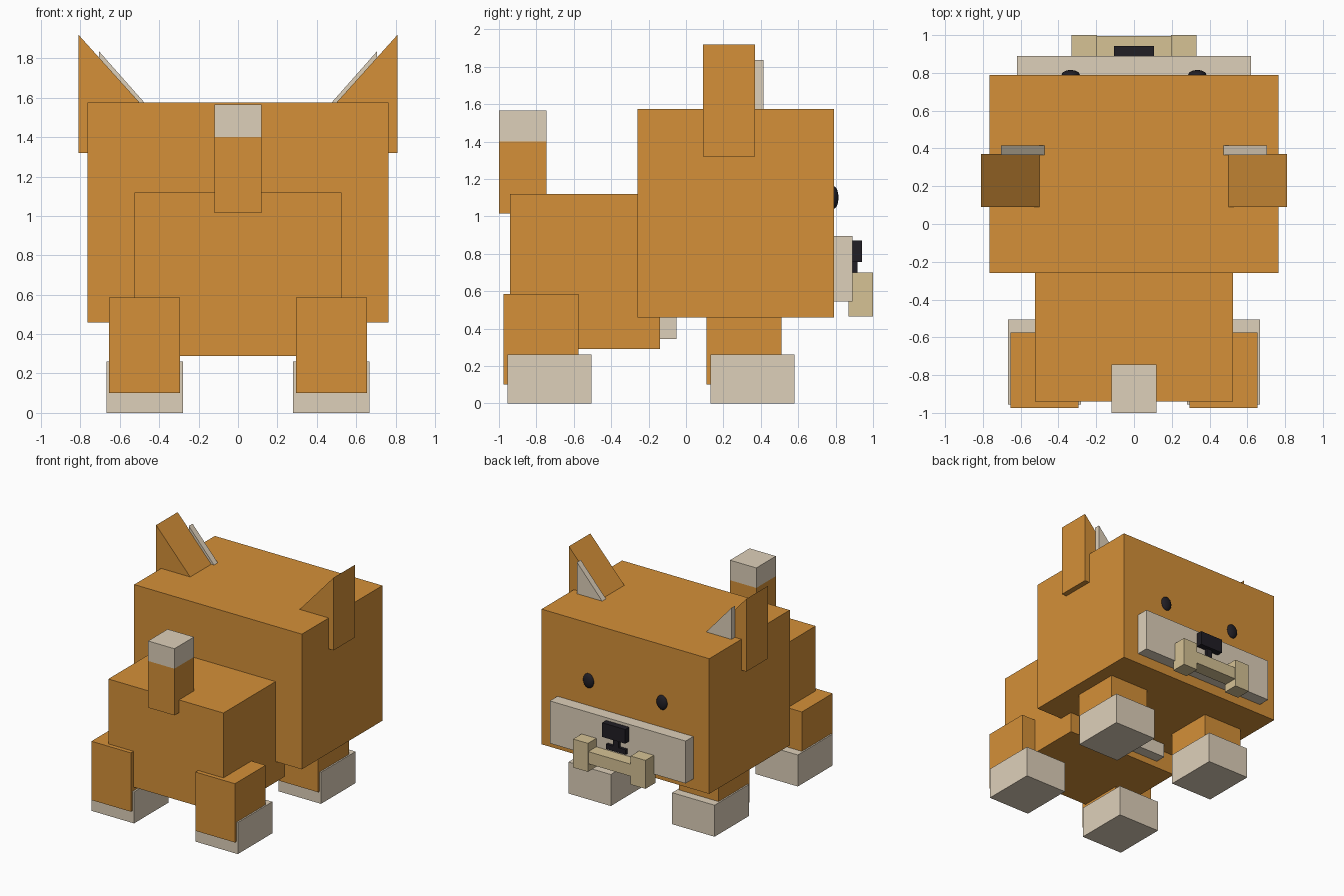
import bpy, bmesh

if "Cube" in bpy.data.objects:
    bpy.data.objects.remove(bpy.data.objects["Cube"])


def material(name, rgb):
    m = bpy.data.materials.new(name)
    m.diffuse_color = (*rgb, 1)
    m.use_nodes = True
    m.node_tree.nodes["Principled BSDF"].inputs["Base Color"].default_value = m.diffuse_color
    return m


ORANGE = material("orange", (0.66, 0.28, 0.04))
CREAM = material("cream", (0.73, 0.63, 0.49))
BONE = material("bone", (0.67, 0.54, 0.30))
BLACK = material("black", (0.015, 0.013, 0.018))


def add_object(name, bm, mat):
    bmesh.ops.recalc_face_normals(bm, faces=bm.faces)
    me = bpy.data.meshes.new(name)
    bm.to_mesh(me)
    bm.free()
    me.materials.append(mat)
    ob = bpy.data.objects.new(name, me)
    bpy.context.collection.objects.link(ob)
    return ob


def prism(name, profile, y0, y1, mat):
    """Extrude an x-z outline from y0 to y1."""
    bm = bmesh.new()
    face = bm.faces.new([bm.verts.new((x, y0, z)) for x, z in profile])
    ext = bmesh.ops.extrude_face_region(bm, geom=[face])["geom"]
    verts = [v for v in ext if isinstance(v, bmesh.types.BMVert)]
    bmesh.ops.translate(bm, verts=verts, vec=(0, y1 - y0, 0))
    return add_object(name, bm, mat)


def box(name, x, y, z, mat):
    outline = [(x[0], z[0]), (x[1], z[0]), (x[1], z[1]), (x[0], z[1])]
    return prism(name, outline, y[0], y[1], mat)


# Body, chest and head
box("body", (-0.525, 0.525), (-0.94, -0.14), (0.29, 1.12), ORANGE)
box("chest", (-0.35, 0.35), (-0.30, -0.05), (0.345, 0.80), CREAM)
box("head", (-0.765, 0.765), (-0.26, 0.79), (0.46, 1.575), ORANGE)

# Tail
box("tail", (-0.12, 0.12), (-1.0, -0.745), (1.015, 1.40), ORANGE)
box("tail_tip", (-0.12, 0.12), (-1.0, -0.745), (1.40, 1.565), CREAM)

# Muzzle, nose and mouth
box("muzzle", (-0.62, 0.62), (0.78, 0.89), (0.545, 0.895), CREAM)
box("nose", (-0.105, 0.105), (0.88, 0.942), (0.755, 0.872), BLACK)
box("nose_stem", (-0.025, 0.025), (0.88, 0.917), (0.66, 0.76), BLACK)
box("mouth", (-0.09, 0.09), (0.88, 0.915), (0.65, 0.69), BLACK)

# Bone held in the mouth
box("bone_shaft", (-0.2, 0.2), (0.88, 0.995), (0.53, 0.63), BONE)

for side, s in (("right", 1), ("left", -1)):
    def span(a, b):
        return tuple(sorted((s * a, s * b)))

    box(f"bone_end_{side}", span(0.195, 0.33), (0.87, 1.0), (0.465, 0.70), BONE)

    # Legs and paws
    for end, y in (("back", -0.975), ("front", 0.11)):
        box(f"{end}_leg_{side}", span(0.295, 0.655), (y, y + 0.4), (0.10, 0.585), ORANGE)
        box(f"{end}_paw_{side}", span(0.28, 0.667), (y + 0.02, y + 0.47), (0, 0.26), CREAM)

    # Wedge ears with a pale inner panel
    prism(f"ear_{side}", [(s * 0.81, 1.92), (s * 0.81, 1.32), (s * 0.27, 1.32)],
          0.09, 0.37, ORANGE)
    prism(f"inner_ear_{side}", [(s * 0.705, 1.835), (s * 0.705, 1.40), (s * 0.32, 1.40)],
          0.365, 0.415, CREAM)

    # Eyes
    bm = bmesh.new()
    bmesh.ops.create_uvsphere(bm, u_segments=24, v_segments=16, radius=1)
    bmesh.ops.scale(bm, verts=bm.verts, vec=(0.048, 0.025, 0.06))
    bmesh.ops.translate(bm, verts=bm.verts, vec=(s * 0.335, 0.79, 1.10))
    for f in bm.faces:
        f.smooth = True
    add_object(f"eye_{side}", bm, BLACK)
